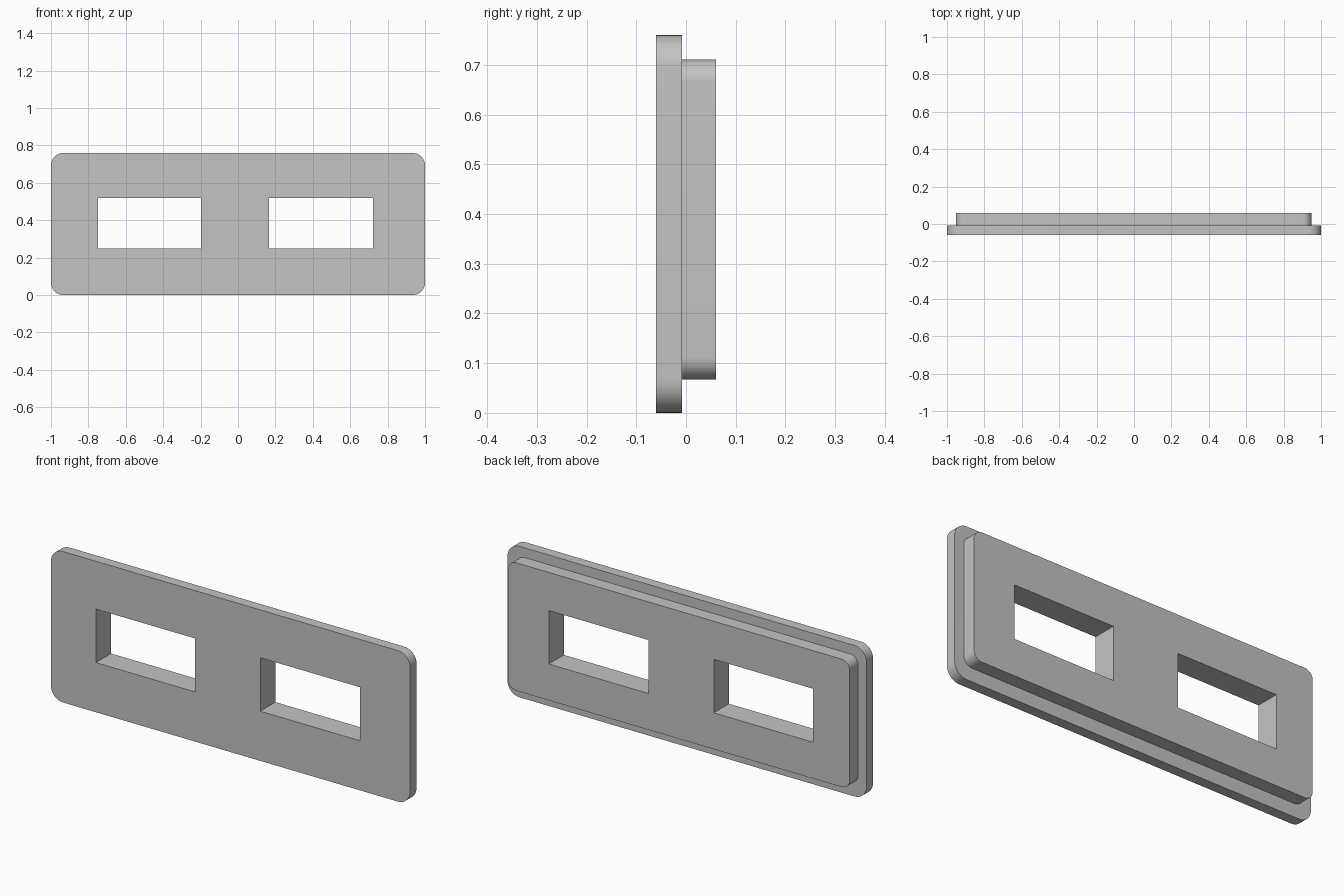
import bpy, math

if "Cube" in bpy.data.objects:
    bpy.data.objects.remove(bpy.data.objects["Cube"], do_unlink=True)

grey = bpy.data.materials.new("plain_grey")
grey.use_nodes = True
grey.diffuse_color = (0.55, 0.55, 0.55, 1)
grey.node_tree.nodes["Principled BSDF"].inputs["Base Color"].default_value = (0.55, 0.55, 0.55, 1)


def outline(x0, x1, z0, z1, radius, steps=10):
    """Counter-clockwise rectangle in x and z, with rounded corners if radius > 0."""
    if radius == 0:
        return [(x0, z0), (x1, z0), (x1, z1), (x0, z1)]
    centres = [(x1 - radius, z1 - radius), (x0 + radius, z1 - radius),
               (x0 + radius, z0 + radius), (x1 - radius, z0 + radius)]
    points = []
    for corner, (cx, cz) in enumerate(centres):
        for i in range(steps + 1):
            a = math.pi / 2 * (corner + i / steps)
            points.append((cx + radius * math.cos(a), cz + radius * math.sin(a)))
    return points


def slab(name, x0, x1, z0, z1, y0, y1, radius=0):
    pts = outline(x0, x1, z0, z1, radius)
    n = len(pts)
    verts = [(x, y, z) for y in (y0, y1) for x, z in pts]
    faces = [list(range(n)), list(range(2 * n - 1, n - 1, -1))]
    faces += [(i, i + n, (i + 1) % n + n, (i + 1) % n) for i in range(n)]
    mesh = bpy.data.meshes.new(name)
    mesh.from_pydata(verts, [], faces)
    mesh.materials.append(grey)
    obj = bpy.data.objects.new(name, mesh)
    bpy.context.collection.objects.link(obj)
    return obj


def combine(target, tool, operation):
    mod = target.modifiers.new(operation.lower(), "BOOLEAN")
    mod.operation = operation
    mod.solver = "EXACT"
    mod.object = tool
    bpy.context.view_layer.objects.active = target
    bpy.ops.object.modifier_apply(modifier=mod.name)
    bpy.data.objects.remove(tool, do_unlink=True)


# Front flange with the smaller raised block behind it
plate = slab("stepped_plate", -1, 1, 0, 0.76, -0.06, -0.008, 0.067)
block = slab("rear_block", -0.953, 0.948, 0.067, 0.711, -0.03, 0.06, 0.045)
combine(plate, block, "UNION")

# Two rectangular openings through both layers
for x0, x1 in ((-0.749, -0.197), (0.166, 0.722)):
    cutter = slab("opening_cutter", x0, x1, 0.25, 0.519, -0.2, 0.2)
    combine(plate, cutter, "DIFFERENCE")

# Smooth rounded corners, crisp edges
bpy.ops.object.select_all(action="DESELECT")
plate.select_set(True)
bpy.context.view_layer.objects.active = plate
bpy.ops.object.shade_smooth_by_angle(angle=math.radians(30))
